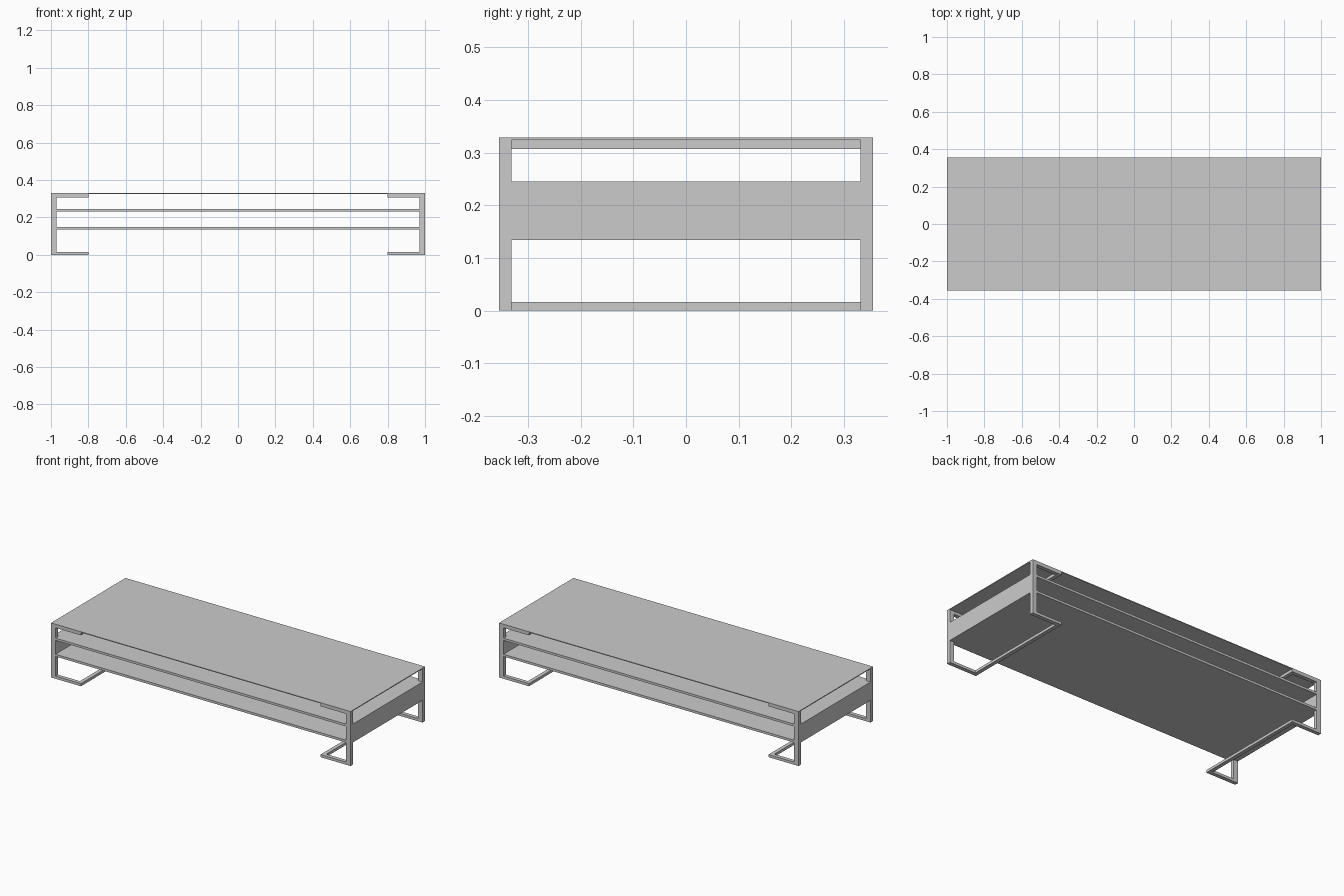
import bpy

if "Cube" in bpy.data.objects:
    bpy.data.objects.remove(bpy.data.objects["Cube"])


def box(name, x, y, z, mirror=(False, False)):
    """Box from (min, max) ranges, optionally mirrored across x and/or y."""
    (x0, x1), (y0, y1), (z0, z1) = x, y, z
    verts = [(a, b, c) for c in (z0, z1)
             for a, b in ((x0, y0), (x1, y0), (x1, y1), (x0, y1))]
    faces = [(3, 2, 1, 0), (4, 5, 6, 7), (0, 1, 5, 4),
             (1, 2, 6, 5), (2, 3, 7, 6), (3, 0, 4, 7)]
    mesh = bpy.data.meshes.new(name)
    mesh.from_pydata(verts, [], faces)
    obj = bpy.data.objects.new(name, mesh)
    bpy.context.collection.objects.link(obj)
    if any(mirror):
        mod = obj.modifiers.new("Mirror", 'MIRROR')
        mod.use_axis = (mirror[0], mirror[1], False)
        mod.use_mirror_merge = False
    return obj


L, W = 1.0, 0.355        # half length and half width
IX, IY = 0.97, 0.332     # inner faces of the posts
REACH = 0.80             # how far the leg frames reach inward
BAR = 0.023              # width of the frame bars
Z_TOP = 0.324            # underside of the table top

# Thin table top
box("table_top", (-L, L), (-W, W), (Z_TOP, 0.329))

# Corner posts
box("corner_posts", (IX, L), (IY, W), (0, Z_TOP), (True, True))

# U-shaped bars at the floor and under the top
for level, z in (("foot", (0, 0.016)), ("upper", (0.307, Z_TOP))):
    box(level + "_side_bars", (REACH, IX), (IY, W), z, (True, True))
    box(level + "_cross_bars", (REACH, REACH + BAR), (-IY, IY), z, (True, False))

# Open shelf box: two boards and closed ends between the posts
box("upper_shelf", (-IX, IX), (-W, W), (0.231, 0.245))
box("lower_shelf", (-IX, IX), (-W, W), (0.134, 0.148))
box("shelf_ends", (IX, L), (-IY, IY), (0.134, 0.245), (True, False))
